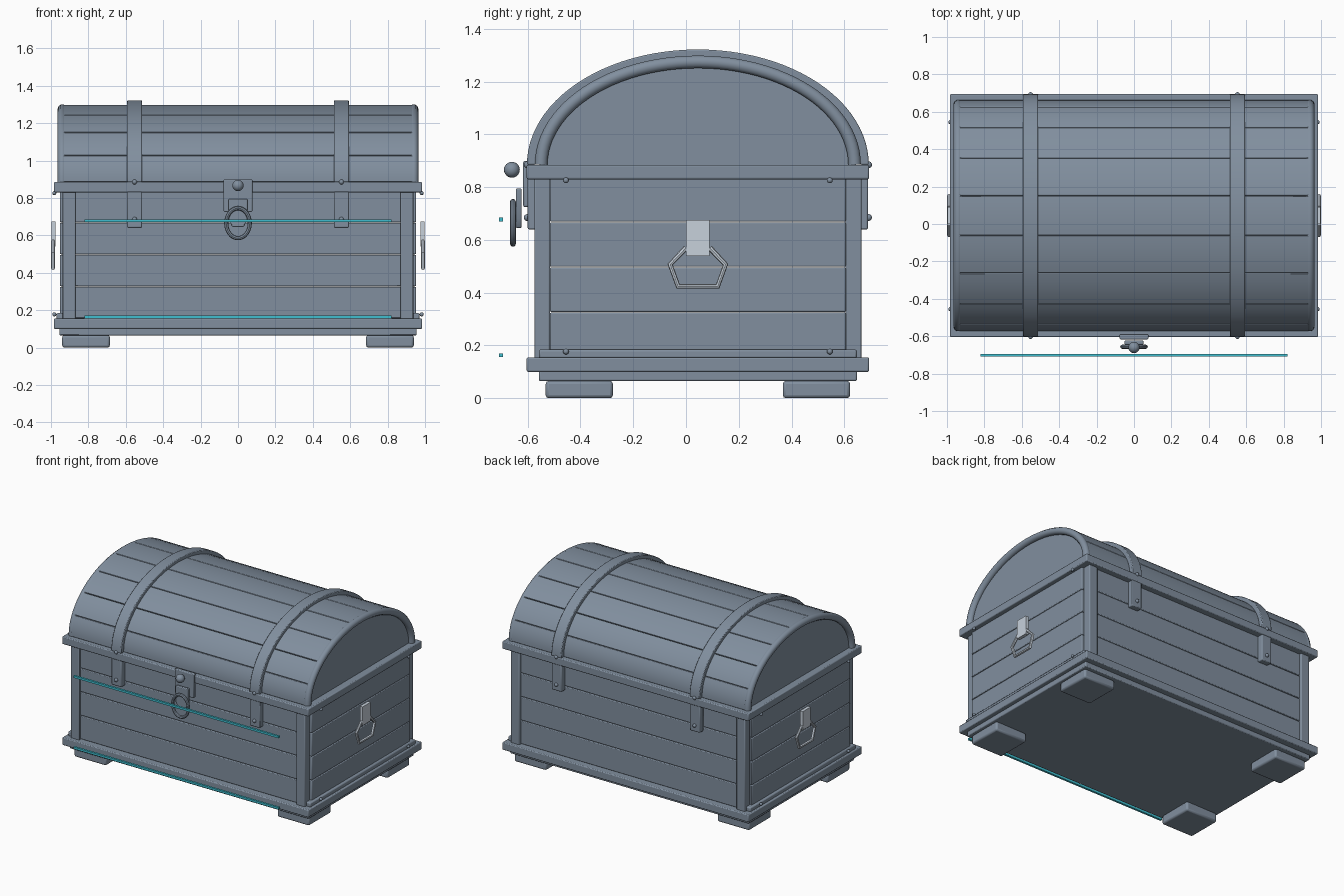
import bpy, bmesh
from math import sin, cos, pi, radians
from mathutils import Vector

if "Cube" in bpy.data.objects:
    bpy.data.objects.remove(bpy.data.objects["Cube"])

CY = 0.045       # depth centre of the chest body
LZ = 0.885       # height where the arched lid starts


def material(name, rgb):
    m = bpy.data.materials.new(name)
    m.diffuse_color = (*rgb, 1)
    m.use_nodes = True
    m.node_tree.nodes["Principled BSDF"].inputs["Base Color"].default_value = m.diffuse_color
    return m


SLATE = material("slate", (0.22, 0.275, 0.345))
LIGHT = material("light_metal", (0.57, 0.635, 0.71))
CYAN = material("cyan", (0.05, 0.52, 0.63))


def finish(name, bm, bevel=0.0, mat=SLATE):
    bmesh.ops.recalc_face_normals(bm, faces=bm.faces)
    me = bpy.data.meshes.new(name)
    bm.to_mesh(me)
    bm.free()
    ob = bpy.data.objects.new(name, me)
    bpy.context.collection.objects.link(ob)
    me.materials.append(mat)
    if bevel:
        mod = ob.modifiers.new("bevel", 'BEVEL')
        mod.width, mod.segments = bevel, 2
        mod.limit_method, mod.angle_limit = 'ANGLE', radians(40)
    return ob


def box(name, x, y, z, bevel=0.006, mat=SLATE):
    bm = bmesh.new()
    bmesh.ops.create_cube(bm, size=1)
    for v in bm.verts:
        v.co = [lo + (c + 0.5) * (hi - lo) for c, (lo, hi) in zip(v.co, (x, y, z))]
    return finish(name, bm, bevel, mat)


def ball(name, loc, r, seg=12):
    bm = bmesh.new()
    bmesh.ops.create_uvsphere(bm, u_segments=seg, v_segments=seg // 2 + 2, radius=r)
    bmesh.ops.translate(bm, verts=bm.verts, vec=loc)
    return finish(name, bm)


def extrude(name, pts, vec, bevel=0.0):
    bm = bmesh.new()
    f = bm.faces.new([bm.verts.new(p) for p in pts])
    r = bmesh.ops.extrude_face_region(bm, geom=[f])
    bmesh.ops.translate(bm, vec=vec, verts=[v for v in r["geom"] if isinstance(v, bmesh.types.BMVert)])
    return finish(name, bm, bevel)


def ellipse(x, a, b, t0, t1, n):
    ts = [radians(t0 + (t1 - t0) * i / n) for i in range(n + 1)]
    return [Vector((x, CY + a * cos(t), LZ + b * sin(t))) for t in ts]


def arch(name, x0, x1, a, b, thick, t0, t1, n, bevel):
    outer = ellipse(x0, a, b, t0, t1, n)
    inner = ellipse(x0, a - thick, b - thick, t0, t1, n)
    return extrude(name, outer + inner[::-1], (x1 - x0, 0, 0), bevel)


def tube(name, pts, r, cyclic, sides=2, mat=SLATE):
    cu = bpy.data.curves.new(name, 'CURVE')
    cu.dimensions, cu.bevel_depth, cu.bevel_resolution = '3D', r, sides
    cu.use_fill_caps = True
    sp = cu.splines.new('POLY')
    sp.points.add(len(pts) - 1)
    for p, co in zip(sp.points, pts):
        p.co = (*co, 1)
    sp.use_cyclic_u = cyclic
    ob = bpy.data.objects.new(name, cu)
    bpy.context.collection.objects.link(ob)
    cu.materials.append(mat)
    bpy.ops.object.select_all(action='DESELECT')
    ob.select_set(True)
    bpy.context.view_layer.objects.active = ob
    bpy.ops.object.convert(target='MESH')


def span(s, lo, hi):
    return tuple(sorted((s * lo, s * hi)))


def yspan(s, lo, hi):
    return tuple(sorted((CY + s * lo, CY + s * hi)))


# Base slab, base trim and lid rim
box("bottom_slab", (-0.955, 0.955), yspan(1, -0.603, 0.603), (0.065, 0.105))
box("base_trim", (-0.985, 0.985), yspan(1, -0.649, 0.649), (0.1, 0.155))
box("lid_rim", (-0.985, 0.985), yspan(1, -0.649, 0.649), (0.83, 0.885))

# Feet and corner posts
for sx in (-1, 1):
    for sy in (-1, 1):
        box("foot", span(sx, 0.685, 0.94), yspan(sy, 0.322, 0.577), (0, 0.066), 0.012)
        box("corner_post", span(sx, 0.868, 0.937), yspan(sy, 0.56, 0.62), (0.15, 0.835))

# Wall planks
for i in range(4):
    z = (0.155 + 0.171 * i + 0.0015, 0.155 + 0.171 * (i + 1) - 0.0015)
    for s in (-1, 1):
        box("long_plank", (-0.875, 0.875), yspan(s, 0.565, 0.603), z, 0.005)
        box("end_plank", span(s, 0.915, 0.952), yspan(1, -0.561, 0.561), z, 0.005)

# Lid planks, following the arch
for i in range(9):
    arch("lid_plank", -0.935, 0.935, 0.617, 0.413, 0.035, 20 * i + 0.12, 20 * i + 19.88, 6, 0.004)

for s in (-1, 1):
    # Lid ends with rounded edge trim
    extrude("lid_end", ellipse(s * 0.9, 0.6, 0.395, 0, 180, 48), (s * 0.035, 0, 0))
    tube("lid_edge_trim", ellipse(s * 0.94, 0.594, 0.39, 0, 180, 48), 0.025, False, 3)
    # Metal straps with tabs and rivets
    x = span(s, 0.513, 0.593)
    arch("lid_strap", *x, 0.648, 0.437, 0.033, 0, 180, 48, 0.005)
    for sy in (-1, 1):
        box("strap_tab", x, yspan(sy, 0.6, 0.645), (0.64, 0.84))
        for z in (0.885, 0.685):
            ball("strap_rivet", (s * 0.553, CY + sy * 0.647, z), 0.013)
        for z in (0.826, 0.177):
            ball("end_rivet", (s * 0.982, CY + sy * 0.5, z), 0.011)
    # Lower ledge on each end
    box("end_ledge", span(s, 0.93, 0.97), yspan(1, -0.603, 0.603), (0.15, 0.185), 0.008)
    # Side handles
    box("handle_plate", span(s, 0.975, 0.998), (0.0, 0.09), (0.54, 0.675), 0, LIGHT)
    pts = [(0.0, 0.57), (-0.06, 0.507), (-0.03, 0.424), (0.12, 0.424), (0.15, 0.507), (0.09, 0.57)]
    tube("side_handle", [(s * 0.989, y, z) for y, z in pts], 0.0105, False, 2, LIGHT)

# Latch: plate, hasp, knob and pull ring
box("latch_plate", (-0.077, 0.077), (-0.617, -0.59), (0.725, 0.9))
hasp = [(-0.05, 0.795), (-0.05, 0.68), (-0.03, 0.645), (0.03, 0.645), (0.05, 0.68), (0.05, 0.795)]
extrude("latch_hasp", [(x, -0.645, z) for x, z in hasp], (0, 0.022, 0), 0.005)
ball("latch_knob", (0, -0.66, 0.866), 0.03, 20)
ring = [(0.063 * cos(2 * pi * i / 32), -0.656, 0.665 + 0.08 * sin(2 * pi * i / 32)) for i in range(32)]
tube("latch_ring", ring, 0.011, True)

# Cyan bars in front
for z in (0.163, 0.678):
    box("front_bar", (-0.82, 0.82), (-0.709, -0.694), (z - 0.0075, z + 0.0075), 0, CYAN)

# Smooth shading with sharp edges kept
bpy.ops.object.select_all(action='SELECT')
bpy.context.view_layer.objects.active = bpy.context.selected_objects[0]
bpy.ops.object.shade_smooth_by_angle(angle=radians(40))
